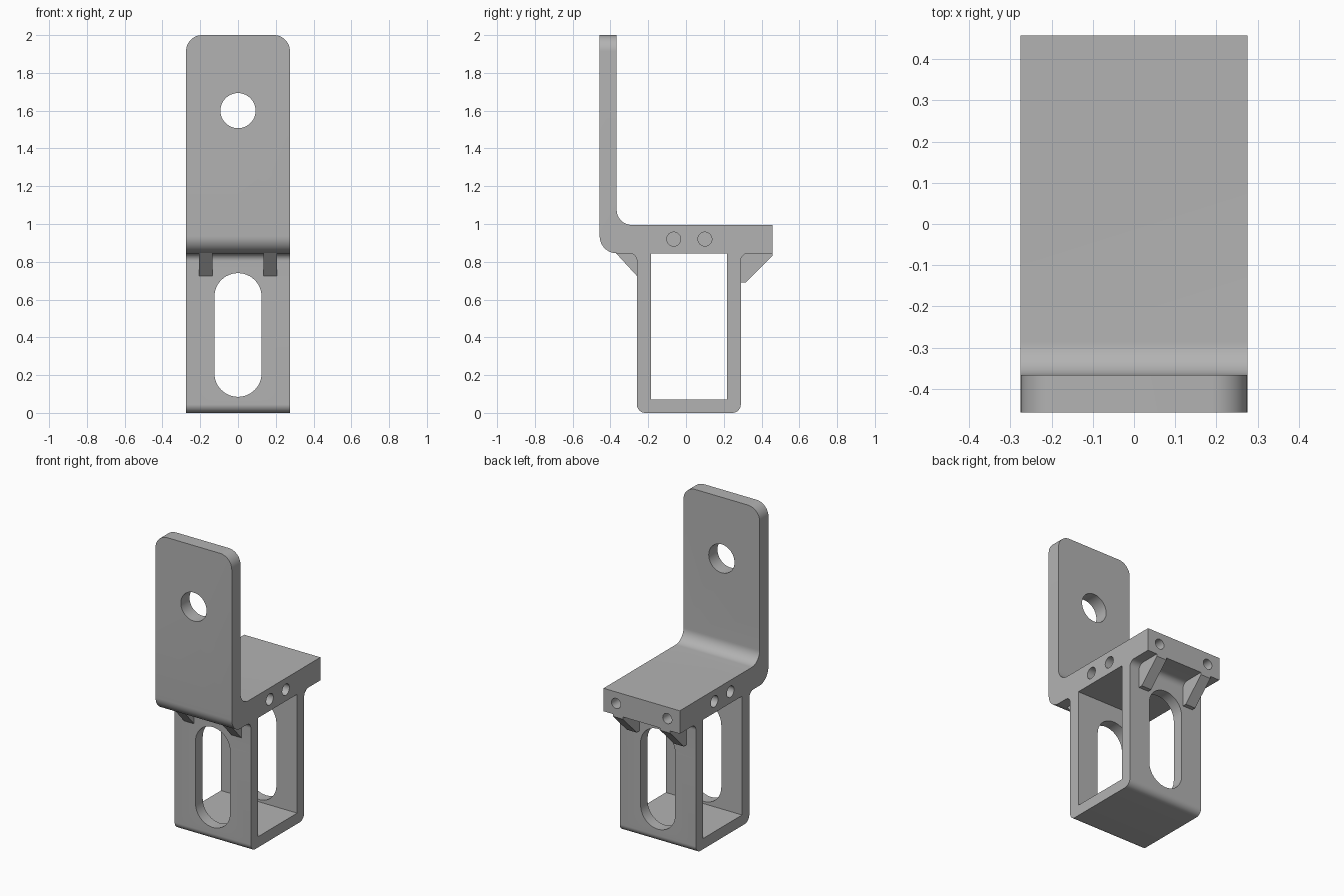
import bpy, bmesh
from math import sin, cos, pi
from mathutils import Vector

cube = bpy.data.objects.get("Cube")
if cube:
    bpy.data.objects.remove(cube, do_unlink=True)

grey = bpy.data.materials.new("plain grey")
grey.use_nodes = True
colour = (0.45, 0.45, 0.45, 1)
grey.diffuse_color = colour
grey.node_tree.nodes["Principled BSDF"].inputs["Base Color"].default_value = colour

HALF = 0.275    # half the width of the bracket
TOP = 0.995     # top of the shelf
UNDER = 0.845   # underside of the shelf
MID = (TOP + UNDER) / 2


def rounded(corners, steps=12):
    """Outline from (u, v, radius) right-angled corners."""
    out = []
    for i, (u, v, r) in enumerate(corners):
        p = Vector((u, v))
        if r == 0:
            out.append(p)
            continue
        a = (Vector(corners[i - 1][:2]) - p).normalized()
        b = (Vector(corners[(i + 1) % len(corners)][:2]) - p).normalized()
        c = p + r * (a + b)
        for k in range(steps + 1):
            t = pi / 2 * k / steps
            out.append(c - r * (b * cos(t) + a * sin(t)))
    return out


def box(u0, u1, v0, v1, r=0):
    return rounded([(u0, v0, r), (u1, v0, r), (u1, v1, r), (u0, v1, r)])


def disc(u, v, r):
    return box(u - r, u + r, v - r, v + r, r)


def prism(name, outline, axis, lo, hi):
    """Extrude an outline along x (outline in y, z) or y (outline in x, z)."""
    pts = [p for i, p in enumerate(outline)
           if (Vector(p) - Vector(outline[i - 1])).length > 1e-5]
    bm = bmesh.new()
    place = (lambda u, v, h: (h, u, v)) if axis == "x" else (lambda u, v, h: (u, h, v))
    face = bm.faces.new([bm.verts.new(place(u, v, lo)) for u, v in pts])
    new = bmesh.ops.extrude_face_region(bm, geom=[face])["geom"]
    shift = place(0, 0, hi - lo)
    bmesh.ops.translate(bm, vec=shift,
                        verts=[g for g in new if isinstance(g, bmesh.types.BMVert)])
    bmesh.ops.recalc_face_normals(bm, faces=bm.faces)
    mesh = bpy.data.meshes.new(name)
    bm.to_mesh(mesh)
    bm.free()
    mesh.materials.append(grey)
    obj = bpy.data.objects.new(name, mesh)
    bpy.context.collection.objects.link(obj)
    return obj


def activate(obj):
    bpy.ops.object.select_all(action="DESELECT")
    obj.select_set(True)
    bpy.context.view_layer.objects.active = obj


def cut(target, cutter, operation="DIFFERENCE"):
    activate(target)
    mod = target.modifiers.new("cut", "BOOLEAN")
    mod.operation, mod.solver, mod.object = operation, "EXACT", cutter
    bpy.ops.object.modifier_apply(modifier=mod.name)
    bpy.data.objects.remove(cutter, do_unlink=True)


# Bracket side profile: upright plate, shelf and hanging frame
profile = rounded([
    (-0.457, 2, 0), (-0.457, UNDER, 0.09), (-0.26, UNDER, 0.04), (-0.26, 0, 0.045),
    (0.29, 0, 0.045), (0.29, UNDER, 0.04), (0.457, UNDER, 0), (0.457, TOP, 0),
    (-0.367, TOP, 0.08), (-0.367, 2, 0)])
bracket = prism("bracket", profile, "x", -HALF, HALF)

# Rounded top corners of the upright plate
front = rounded([(-HALF, 2, 0.085), (-HALF, -0.1, 0), (HALF, -0.1, 0), (HALF, 2, 0.085)])
cut(bracket, prism("front_shape", front, "y", -1, 1), "INTERSECT")

# Frame opening, long slots through both walls, and plate hole
cut(bracket, prism("opening", box(-0.185, 0.217, 0.07, UNDER), "x", -1, 1))
cut(bracket, prism("slot", box(-0.125, 0.125, 0.085, 0.74, 0.125), "y", -1, 1))
cut(bracket, prism("plate_hole", disc(0, 1.6, 0.093), "y", -1, 0))

# Blind screw holes in the sides and back of the shelf
for s in (-1, 1):
    ends = sorted((s * (HALF - 0.1), s * 0.4))
    for y in (-0.065, 0.1):
        cut(bracket, prism("side_hole", disc(y, MID, 0.037), "x", *ends))
    cut(bracket, prism("back_hole", disc(s * 0.185, MID, 0.033), "y", 0.35, 0.6))

# Angled gussets under the shelf
front_gusset = [(-0.384, 0.86), (-0.26, 0.725), (-0.24, 0.725), (-0.24, 0.86)]
back_gusset = [(0.457, UNDER), (0.457, 0.83), (0.317, 0.69), (0.27, 0.69), (0.27, UNDER)]
parts = [bracket]
for s, side in ((-1, "right"), (1, "left")):
    ends = sorted((s * 0.134, s * 0.206))
    parts.append(prism("front_gusset_" + side, front_gusset, "x", *ends))
    parts.append(prism("back_gusset_" + side, back_gusset, "x", *ends))

for part in parts:
    activate(part)
    bpy.ops.object.shade_smooth_by_angle(angle=pi / 6)
